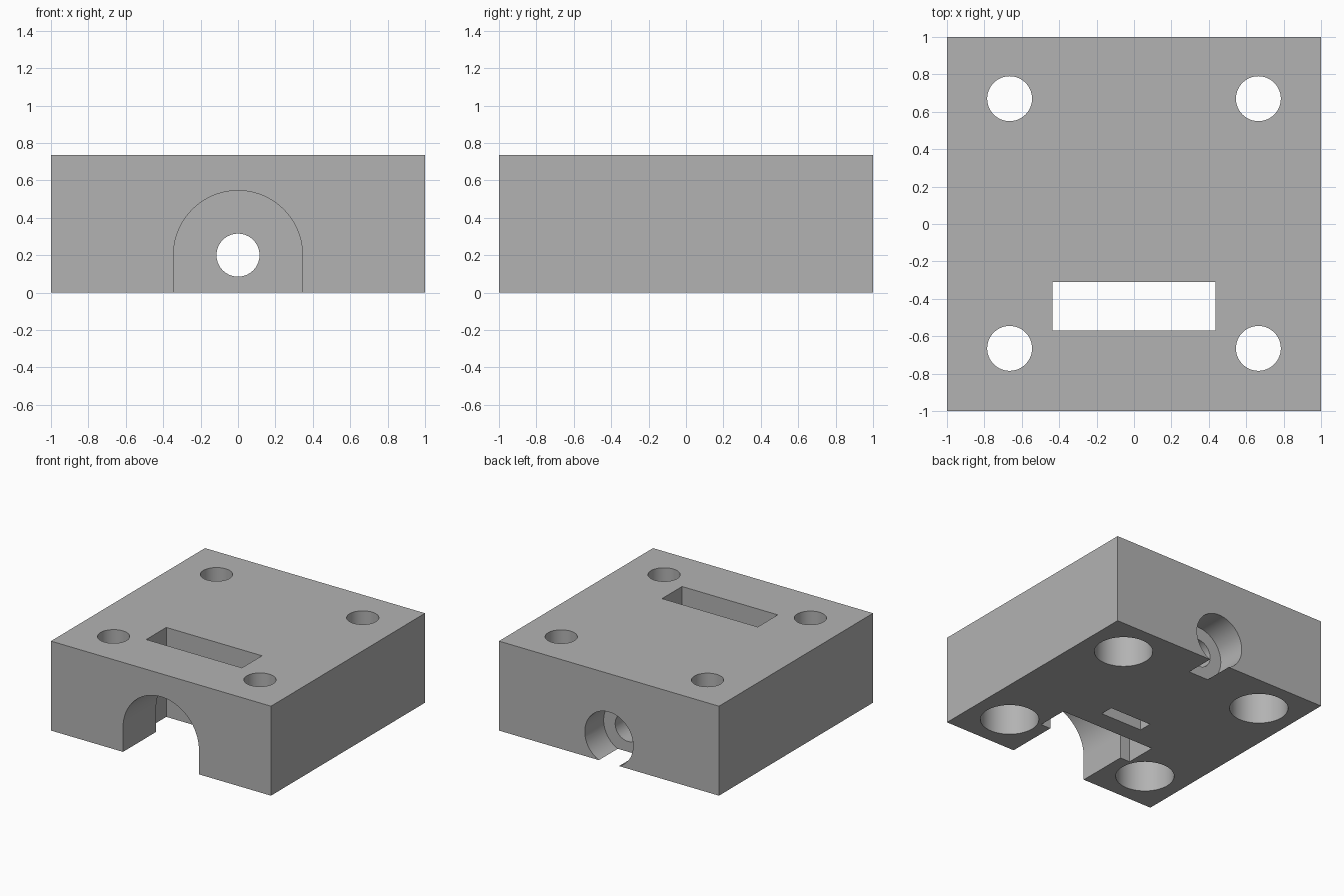
import bpy
import bmesh
from math import pi, sin, cos, radians
from mathutils import Vector

cube = bpy.data.objects.get("Cube")
if cube:
    bpy.data.objects.remove(cube, do_unlink=True)

HEIGHT = 0.735
BORE_Z = 0.2
OVER = 0.1          # how far cutters stick out of the block

grey = bpy.data.materials.new("plain_grey")
grey.use_nodes = True
colour = (0.45, 0.45, 0.45, 1)
grey.diffuse_color = colour
grey.node_tree.nodes["Principled BSDF"].inputs["Base Color"].default_value = colour


def arc(cx, cy, r, start=0, end=2 * pi, n=64, closed=True):
    steps = n if closed else n + 1
    return [(cx + r * cos(start + (end - start) * i / n),
             cy + r * sin(start + (end - start) * i / n)) for i in range(steps)]


def rect(x0, x1, y0, y1):
    return [(x0, y0), (x1, y0), (x1, y1), (x0, y1)]


def prism(name, profile, low, high, axis="Z"):
    """Extrude a 2D profile along z, or an x-z profile along y."""
    def place(p, d):
        return (p[0], p[1], d) if axis == "Z" else (p[0], d, p[1])
    bm = bmesh.new()
    face = bm.faces.new([bm.verts.new(place(p, low)) for p in profile])
    ext = bmesh.ops.extrude_face_region(bm, geom=[face])
    moved = [g for g in ext["geom"] if isinstance(g, bmesh.types.BMVert)]
    shift = Vector(place((0, 0), high - low))
    bmesh.ops.translate(bm, verts=moved, vec=shift)
    bmesh.ops.recalc_face_normals(bm, faces=bm.faces)
    mesh = bpy.data.meshes.new(name)
    bm.to_mesh(mesh)
    bm.free()
    mesh.materials.append(grey)
    obj = bpy.data.objects.new(name, mesh)
    bpy.context.collection.objects.link(obj)
    return obj


block = prism("mounting_block", rect(-1, 1, -1, 1), 0, HEIGHT)
cutters = []

# Corner screw holes with wide counterbores underneath
for x in (-0.665, 0.665):
    for y in (-0.665, 0.67):
        cutters.append(prism("screw_hole", arc(x, y, 0.12), -OVER, HEIGHT + OVER))
        cutters.append(prism("counterbore", arc(x, y, 0.22), -OVER, 0.4))

# Arched front recess, ending inside the cross slot
arch = arc(0, BORE_Z, 0.345, 0, pi, 48, closed=False) + [(-0.345, -OVER), (0.345, -OVER)]
cutters.append(prism("front_arch", arch, -1 - OVER, -0.45, "Y"))
cutters.append(prism("cross_slot", rect(-0.435, 0.435, -0.57, -0.31), -OVER, HEIGHT + OVER))

# Bolt bore, bolt head recess at the back and nut trap underneath
cutters.append(prism("bolt_bore", arc(0, BORE_Z, 0.115), -0.4, 1 + OVER, "Y"))
cutters.append(prism("head_recess", arc(0, BORE_Z, 0.22), 0.755, 1 + OVER, "Y"))
cutters.append(prism("nut_trap", rect(-0.19, 0.19, -0.15, -0.04), -OVER, 0.41))

# Cut everything out of the block
for cutter in cutters:
    mod = block.modifiers.new(cutter.name, "BOOLEAN")
    mod.operation = "DIFFERENCE"
    mod.solver = "EXACT"
    mod.object = cutter
bpy.ops.object.select_all(action="DESELECT")
block.select_set(True)
bpy.context.view_layer.objects.active = block
for mod in list(block.modifiers):
    bpy.ops.object.modifier_apply(modifier=mod.name)
for cutter in cutters:
    bpy.data.objects.remove(cutter, do_unlink=True)

bpy.ops.object.shade_smooth_by_angle(angle=radians(30))
